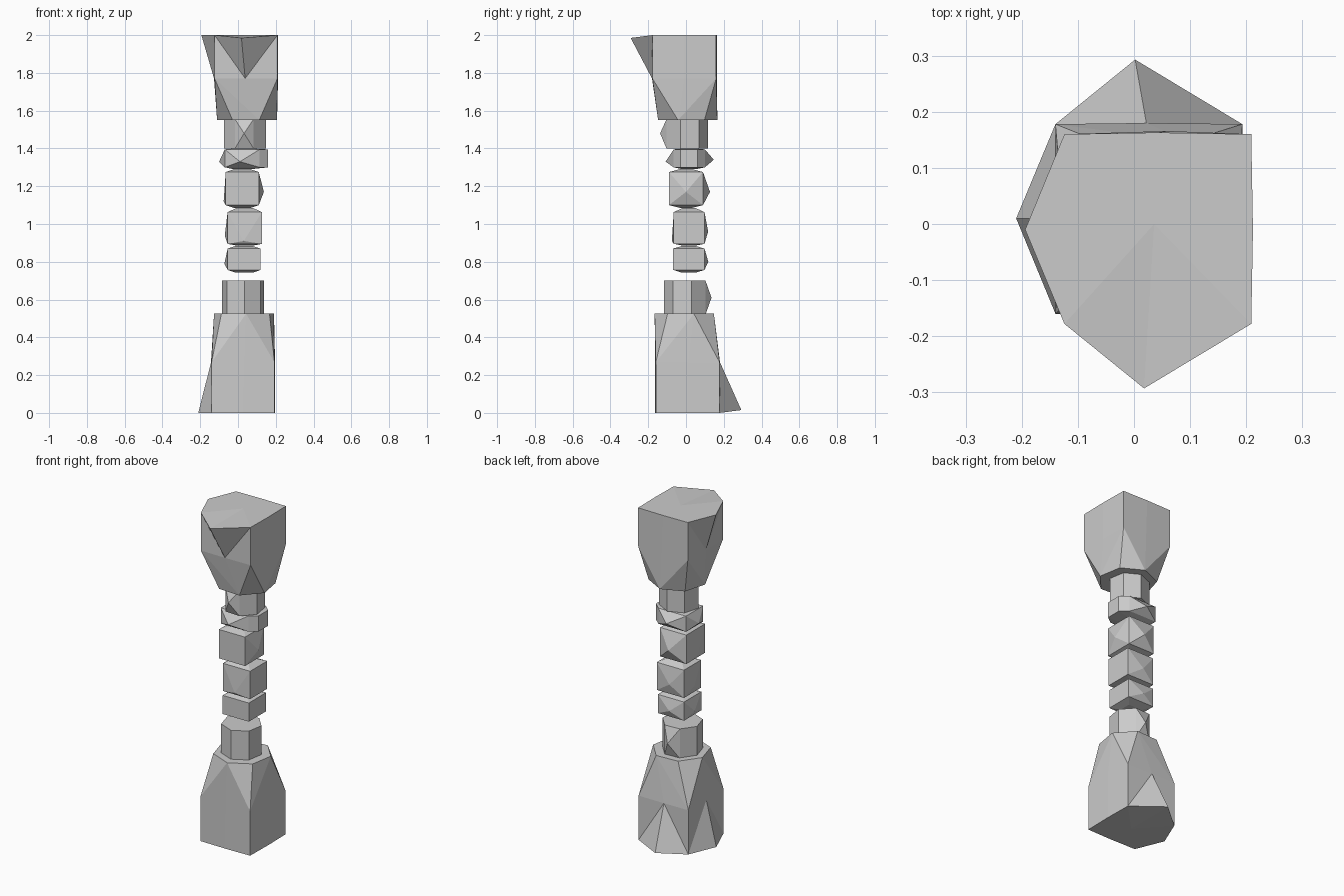
import bpy, bmesh
from math import cos, sin, radians, pi
from mathutils import Matrix

if "Cube" in bpy.data.objects:
    bpy.data.objects.remove(bpy.data.objects["Cube"])


def finish(bm, name):
    bmesh.ops.remove_doubles(bm, verts=bm.verts, dist=0.0005)
    bmesh.ops.delete(bm, geom=[v for v in bm.verts if not v.link_faces], context='VERTS')
    bmesh.ops.recalc_face_normals(bm, faces=bm.faces)
    bmesh.ops.dissolve_limit(bm, angle_limit=radians(1), verts=bm.verts, edges=bm.edges)
    me = bpy.data.meshes.new(name)
    bm.to_mesh(me)
    bm.free()
    ob = bpy.data.objects.new(name, me)
    bpy.context.collection.objects.link(ob)
    return ob


def hull(bm, points):
    vs = [bm.verts.new(p) for p in points]
    bmesh.ops.convex_hull(bm, input=vs)


def heptagon(r, z, cx=0.034, cy=0.0):
    return [(cx + r * cos(radians(16) + k * 2 * pi / 7),
             cy + r * sin(radians(16) + k * 2 * pi / 7), z) for k in range(7)]


def upside_down(bm, dx):
    # turn a bottom part into its counterpart at the top
    bm.transform(Matrix.Translation((dx, 0, 2)) @ Matrix.Diagonal((1, -1, -1, 1)))


def end_block(name, height, top):
    bm = bmesh.new()
    zm = height * 0.51
    # tapering shoulder
    mid = [(-.14, -.16), (.026, -.163), (.193, -.16), (.196, .01),
           (.193, .178), (.022, .18), (-.14, .178), (-.143, .01)]
    hull(bm, [(x, y, zm) for x, y in mid] + heptagon(0.163, height, cy=-.003))
    bm.normal_update()
    under = [f for f in bm.faces if all(abs(v.co.z - zm) < 1e-5 for v in f.verts)]
    bmesh.ops.delete(bm, geom=under, context='FACES')
    # foot with two sides pulled out to points
    foot = [(x, y, 0) for x, y in mid]
    foot[5], foot[7] = (.002, .293, .015), (-.21, .01, 0)
    a = [bm.verts.new(p) for p in foot]
    b = [bm.verts.new((x, y, zm)) for x, y in mid]
    for i in range(0, 8, 2):
        m, n = i + 1, (i + 2) % 8
        for tri in ((a[i], a[m], b[m]), (a[i], b[m], b[i]),
                    (a[m], a[n], b[m]), (a[n], b[n], b[m])):
            bm.faces.new(tri)
    hub = bm.verts.new((.02, 0, 0))
    for i in range(8):
        bm.faces.new((hub, a[(i + 1) % 8], a[i]))
    if top:
        upside_down(bm, .016)
    finish(bm, name)


def neck(name, z0, z1, bump, top):
    bm = bmesh.new()
    hull(bm, heptagon(.114, z0, .027, -.002) + heptagon(.114, z1, .027, -.002) + [bump])
    if top:
        upside_down(bm, .012)
    finish(bm, name)


def stone(name, x0, x1, y0, y1, z0, z1, caps, bulges):
    bm = bmesh.new()
    pts = [(x, y, z) for x in (x0, x1) for y in (y0, y1) for z in (z0, z1)]
    # small worn caps above and below
    cx, cy = (x0 + x1) / 2, (y0 + y1) / 2
    for z in caps:
        pts += [(cx + sx * .045, cy + sy * .035, z) for sx in (-1, 1) for sy in (-1, 1)]
    hull(bm, pts + bulges)
    finish(bm, name)


# end blocks and necks
end_block("base_block", .525, False)
end_block("capital_block", .45, True)
neck("lower_neck", .52, .70, (.03, .135, .61), False)
neck("upper_neck", .445, .60, (.02, .137, .52), True)

# stacked stones of the shaft
stone("shaft_stone_1", -.055, .12, -.068, .098, .757, .87, (.742, .884),
      [(.03, .118, .80), (-.072, .02, .79)])
stone("shaft_stone_2", -.055, .127, -.065, .098, .895, 1.063, (.886, 1.084),
      [(.03, .117, .96), (-.07, .02, .94), (.03, -.075, .91)])
stone("shaft_stone_3", -.065, .11, -.09, .09, 1.10, 1.275, (1.086, 1.29),
      [(.03, .127, 1.17), (.137, 0, 1.17), (-.076, 0, 1.12)])
stone("shaft_stone_4", -.07, .115, -.065, .10, 1.30, 1.395, (1.29, 1.40),
      [(.01, -.108, 1.33), (.03, .147, 1.34), (-.1, .02, 1.33),
       (.16, -.03, 1.30), (.16, -.03, 1.395), (.16, .06, 1.30), (.16, .06, 1.395)])
